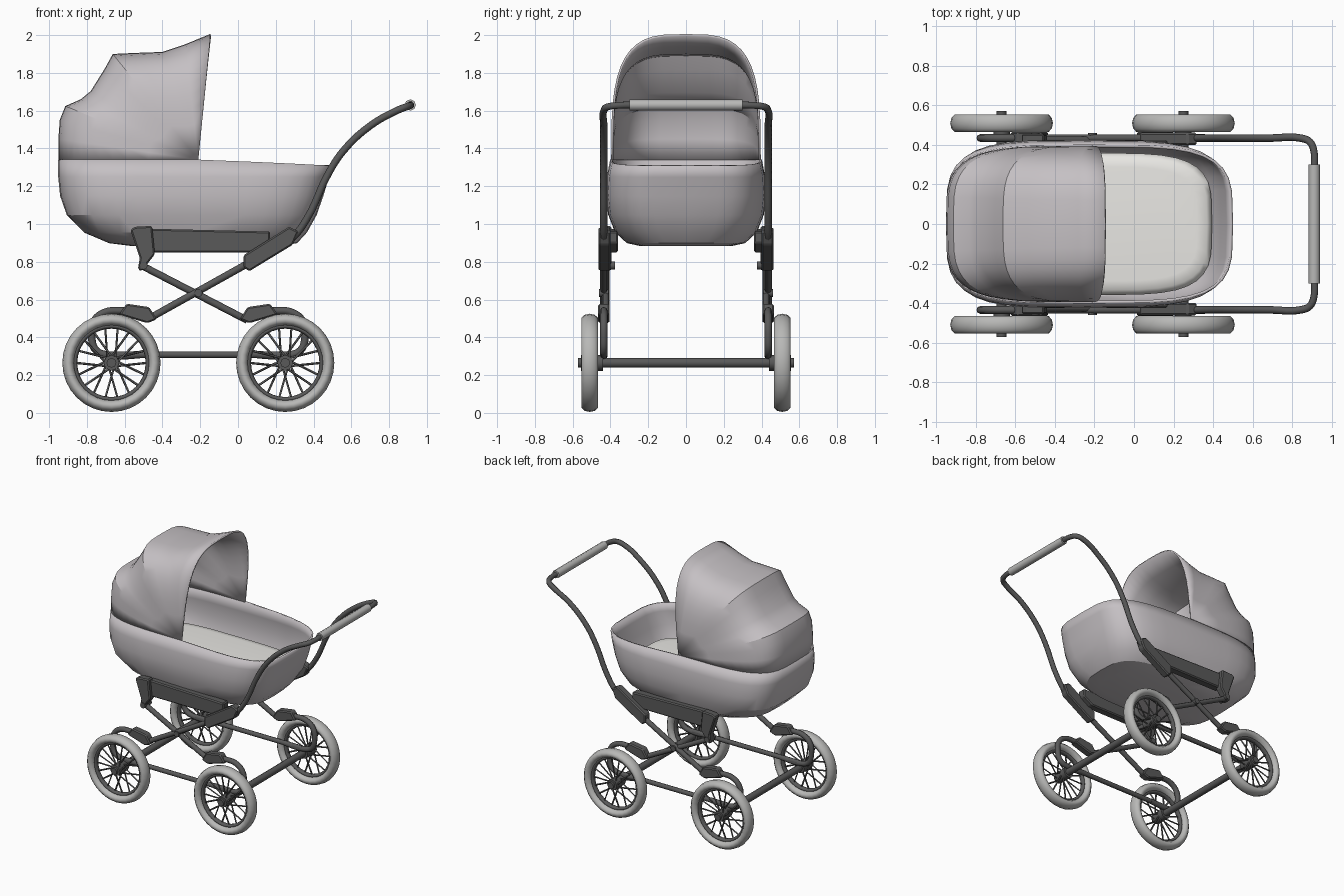
import bpy, bmesh, math
from mathutils import Vector

if "Cube" in bpy.data.objects:
    bpy.data.objects.remove(bpy.data.objects["Cube"])


def material(name, rgb):
    m = bpy.data.materials.new(name)
    m.diffuse_color = (*rgb, 1)
    m.use_nodes = True
    m.node_tree.nodes["Principled BSDF"].inputs["Base Color"].default_value = m.diffuse_color
    return m


FABRIC = material("fabric", (0.56, 0.53, 0.55))
LINING = material("lining", (0.82, 0.81, 0.78))
METAL = material("metal", (0.10, 0.10, 0.10))
RUBBER = material("rubber", (0.48, 0.48, 0.47))


def finish(name, bm, mat, thickness=0, angle=30):
    bmesh.ops.remove_doubles(bm, verts=bm.verts[:], dist=0.0005)
    bmesh.ops.recalc_face_normals(bm, faces=bm.faces[:])
    me = bpy.data.meshes.new(name)
    bm.to_mesh(me)
    bm.free()
    me.materials.append(mat)
    ob = bpy.data.objects.new(name, me)
    bpy.context.collection.objects.link(ob)
    if thickness:
        mod = ob.modifiers.new("thickness", 'SOLIDIFY')
        mod.thickness, mod.offset = thickness, 0
    bpy.ops.object.select_all(action='DESELECT')
    bpy.context.view_layer.objects.active = ob
    ob.select_set(True)
    if angle:
        bpy.ops.object.shade_smooth_by_angle(angle=math.radians(angle))
    return ob


def power(v, n):
    return math.copysign(abs(v) ** (2 / n), v)


def loft(rings, closed, cap_first=False, cap_last=False):
    bm = bmesh.new()
    rows = [[bm.verts.new(p) for p in ring] for ring in rings]
    for r0, r1 in zip(rows, rows[1:]):
        n = len(r0)
        for i in range(n if closed else n - 1):
            j = (i + 1) % n
            bm.faces.new((r0[i], r0[j], r1[j], r1[i]))
    if cap_first:
        bm.faces.new(rows[0][::-1])
    if cap_last:
        bm.faces.new(rows[-1])
    return bm


def oval(z, x0, x1, b, n=4, count=36):
    c, a = (x0 + x1) / 2, (x1 - x0) / 2
    ts = [2 * math.pi * i / count for i in range(count)]
    return [Vector((c + a * power(math.cos(t), n), b * power(math.sin(t), n), z)) for t in ts]


def tubes(name, paths, r, mat=METAL, smooth=False, res=2):
    cu = bpy.data.curves.new(name, 'CURVE')
    cu.dimensions = '3D'
    cu.bevel_depth, cu.bevel_resolution, cu.use_fill_caps = r, res, True
    cu.resolution_u = 5
    for path in paths:
        if smooth:
            sp = cu.splines.new('BEZIER')
            sp.bezier_points.add(len(path) - 1)
            for bp, p in zip(sp.bezier_points, path):
                bp.co = p
                bp.handle_left_type = bp.handle_right_type = 'AUTO'
        else:
            sp = cu.splines.new('POLY')
            sp.points.add(len(path) - 1)
            for pt, p in zip(sp.points, path):
                pt.co = (*p, 1)
    cu.materials.append(mat)
    ob = bpy.data.objects.new(name, cu)
    bpy.context.collection.objects.link(ob)
    return ob


def plate(name, outline, y0, y1):
    bm = loft([[(x, y, z) for x, z in outline] for y in (y0, y1)], True, True, True)
    ob = finish(name, bm, METAL, angle=0)
    bev = ob.modifiers.new("bevel", 'BEVEL')
    bev.width, bev.segments = 0.008, 1


def torus(name, loc, major, minor, widen, mat, seg=32):
    bpy.ops.mesh.primitive_torus_add(location=loc, rotation=(math.pi / 2, 0, 0), major_radius=major,
                                     minor_radius=minor, major_segments=seg, minor_segments=10)
    ob = bpy.context.object
    ob.name = name
    ob.scale.z = widen
    ob.data.materials.append(mat)
    bpy.ops.object.shade_smooth_by_angle(angle=math.radians(40))


# Bassinet shell
rings = [oval(*r) for r in (
    (0.89, -0.56, 0.22, 0.24, 3), (0.905, -0.68, 0.31, 0.31, 3.3), (0.96, -0.81, 0.36, 0.37, 3.6),
    (1.05, -0.90, 0.41, 0.405), (1.15, -0.935, 0.445, 0.418), (1.25, -0.945, 0.475, 0.412),
    (1.34, -0.945, 0.495, 0.395))]
for p in rings[-1]:
    p.z -= 0.044 * max(0, p.x + 0.2)
finish("bassinet", loft(rings, True, True), FABRIC, 0.014, 25)

# Mattress
rings = [oval(*r) for r in ((0.94, -0.72, 0.30, 0.32), (1.02, -0.85, 0.385, 0.36), (1.06, -0.85, 0.395, 0.36),
                            (1.085, -0.83, 0.37, 0.335), (1.09, -0.78, 0.32, 0.29))]
finish("mattress", loft(rings, True, True, True), LINING, 0, 60)

# Folding hood: arches fanned about the side pivots
apexes = [(-0.145, 2.0), (-0.28, 1.945), (-0.4, 1.905), (-0.54, 1.90), (-0.66, 1.895), (-0.70, 1.82),
          (-0.775, 1.70), (-0.83, 1.655), (-0.91, 1.62), (-0.938, 1.55), (-0.945, 1.45), (-0.945, 1.34)]
px, pz, arches = -0.21, 1.34, []
for k, (ax, az) in enumerate(apexes):
    n = 3.4 + 0.6 * k / (len(apexes) - 1)
    arch = []
    for i in range(25):
        u = math.pi * i / 24
        d = power(max(math.sin(u), 0), n) if 0 < i < 24 else 0
        arch.append((px + (ax - px) * d, 0.39 * power(math.cos(u), n), pz + (az - pz) * d))
    arches.append(arch)
finish("hood", loft(arches, False), FABRIC, 0.012, 20)

# Push handle: both side tubes and the cross bar in one sweep
Y = 0.435
side = [(-0.47, Y, 0.50), (0.05, Y, 0.79), (0.28, Y, 0.92), (0.36, Y, 1.02), (0.48, Y, 1.27), (0.56, Y, 1.39),
        (0.70, Y, 1.52), (0.84, Y, 1.60), (0.89, 0.415, 1.62), (0.912, 0.36, 1.628), (0.912, 0.28, 1.63)]
tubes("push_handle", [side + [(x, -y, z) for x, y, z in reversed(side)]], 0.019, smooth=True)
tubes("handle_grip", [[(0.912, -0.3, 1.63), (0.912, 0.3, 1.63)]], 0.03, RUBBER)

# Chassis sides
spring = [(0.10, 0.53), (0.2, 0.54), (0.29, 0.53), (0.345, 0.48), (0.355, 0.40), (0.33, 0.33), (0.26, 0.305), (0.1, 0.308)]
block = [(0.01, 0.495), (0.05, 0.56), (0.17, 0.578), (0.21, 0.52), (0.06, 0.475)]
for s, label in ((-1, "front"), (1, "back")):
    y = s * Y
    tubes(label + "_cross_strut", [[(-0.51, s * 0.425, 0.78), (0.05, s * 0.425, 0.49)]], 0.019)
    tubes(label + "_lower_rod", [[(-0.67, y, 0.308), (0.25, y, 0.308)]], 0.018)
    tubes(label + "_springs", [[(x, y, z) for x, z in spring], [(-0.42 - x, y, z) for x, z in spring]], 0.02, smooth=True)
    plate(label + "_spring_block_right", block, s * 0.405, s * 0.465)
    plate(label + "_spring_block_left", [(-0.42 - x, z) for x, z in block], s * 0.405, s * 0.465)
    plate(label + "_carrier_rail", [(-0.47, 0.85), (0.09, 0.85), (0.17, 0.90), (0.17, 0.96), (-0.47, 0.975)],
          s * 0.36, s * 0.425)
    plate(label + "_rear_bracket", [(-0.53, 0.76), (-0.51, 0.75), (-0.44, 0.84), (-0.455, 0.99), (-0.545, 0.985),
                                    (-0.57, 0.97), (-0.52, 0.82)], s * 0.395, s * 0.455)
    plate(label + "_handle_clamp", [(0.03, 0.77), (0.06, 0.75), (0.29, 0.89), (0.32, 0.96), (0.27, 0.985), (0.03, 0.835)],
          s * 0.40, s * 0.462)
    tubes(label + "_pivot_bolts", [[(-0.5, s * 0.375, 0.78), (-0.5, s * 0.46, 0.78)],
                                   [(-0.21, s * 0.41, 0.635), (-0.21, s * 0.46, 0.635)]], 0.022)

# Axles and spoked wheels
WZ, WY, SPOKES = 0.265, 0.51, 18
for wx, end in ((-0.67, "rear"), (0.25, "fore")):
    tubes(end + "_axle", [[(wx, -0.53, WZ), (wx, 0.53, WZ)]], 0.026)
    for s, label in ((-1, "front"), (1, "back")):
        name, y = f"{end}_{label}_", s * WY
        torus(name + "tyre", (wx, y, WZ), 0.228, 0.032, 1.45, RUBBER)
        torus(name + "rim", (wx, y, WZ), 0.194, 0.013, 1.5, METAL)
        tubes(name + "hub", [[(wx, s * 0.44, WZ), (wx, s * 0.555, WZ)]], 0.042)
        tubes(name + "hub_cap", [[(wx, s * 0.55, WZ), (wx, s * 0.572, WZ)]], 0.026)
        paths = []
        for i in range(SPOKES):
            a = 2 * math.pi * i / SPOKES
            side_y = 0.025 if i % 2 else -0.025
            a0 = a + (0.5 if i % 2 else -0.5)
            paths.append([(wx + 0.035 * math.cos(a0), y + side_y, WZ + 0.035 * math.sin(a0)),
                          (wx + 0.19 * math.cos(a), y, WZ + 0.19 * math.sin(a))])
        tubes(name + "spokes", paths, 0.006, res=0)
